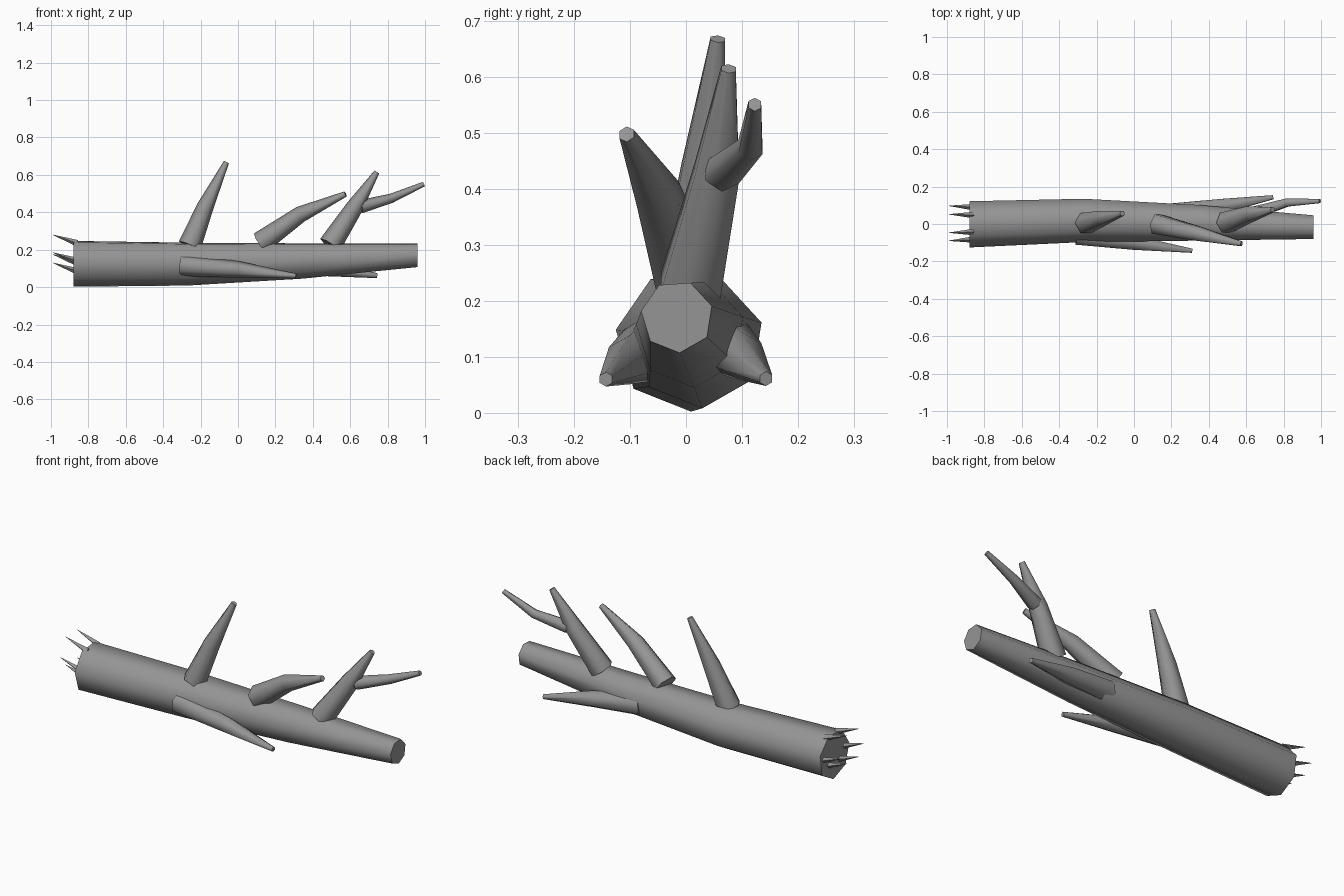
import bpy, bmesh, math
from mathutils import Vector

if "Cube" in bpy.data.objects:
    bpy.data.objects.remove(bpy.data.objects["Cube"])

bark = bpy.data.materials.new("bark")
bark.diffuse_color = (0.3, 0.3, 0.3, 1)
bark.use_nodes = True
bark.node_tree.nodes["Principled BSDF"].inputs["Base Color"].default_value = bark.diffuse_color


def tube(name, rings, sides, phase=0.0, axis=None):
    """Tapered tube through rings of (x, y, z, radius)."""
    pts = [Vector(r[:3]) for r in rings]
    bm = bmesh.new()
    loops = []
    for i, (p, ring) in enumerate(zip(pts, rings)):
        a, b = pts[max(i - 1, 0)], pts[min(i + 1, len(pts) - 1)]
        t = Vector(axis) if axis else (b - a).normalized()
        u = t.cross(Vector((0, -1, 0))).normalized()   # roughly down
        v = u.cross(t)                                 # roughly sideways
        loop = []
        for k in range(sides):
            ang = phase + 2 * math.pi * k / sides
            loop.append(bm.verts.new(p + ring[3] * (u * math.cos(ang) + v * math.sin(ang))))
        loops.append(loop)
    for l0, l1 in zip(loops, loops[1:]):
        for k in range(sides):
            n = (k + 1) % sides
            bm.faces.new((l0[k], l0[n], l1[n], l1[k]))
    bm.faces.new(loops[0])
    bm.faces.new(loops[-1])
    bmesh.ops.recalc_face_normals(bm, faces=bm.faces)
    me = bpy.data.meshes.new(name)
    bm.to_mesh(me)
    bm.free()
    me.materials.append(bark)
    ob = bpy.data.objects.new(name, me)
    bpy.context.collection.objects.link(ob)
    # Round shading on the sides, crisp end caps
    bpy.ops.object.select_all(action='DESELECT')
    ob.select_set(True)
    bpy.context.view_layer.objects.active = ob
    bpy.ops.object.shade_smooth_by_angle(angle=math.radians(70))
    return ob


# Trunk: heptagon with a point at the bottom and a flat top
tube("trunk", [(-0.88, 0.0, 0.129, 0.127), (-0.27, 0.021, 0.127, 0.119),
               (0.345, 0.008, 0.143, 0.098), (0.96, -0.016, 0.172, 0.065)],
     7, math.radians(-4), axis=(1, 0, 0))

# Branches: hexagonal, each with one bend
branches = {
    "upright_branch": [(-0.258, 0.005, 0.222, 0.062), (-0.175, 0.03, 0.43, 0.045), (-0.062, 0.057, 0.668, 0.015)],
    "middle_branch": [(0.12, 0.0, 0.238, 0.060), (0.335, -0.05, 0.39, 0.044), (0.575, -0.106, 0.498, 0.015)],
    "forked_branch": [(0.492, 0.008, 0.225, 0.062), (0.625, 0.055, 0.43, 0.046), (0.742, 0.076, 0.615, 0.015)],
    "fork_twig": [(0.655, 0.065, 0.43, 0.036), (0.82, 0.115, 0.475, 0.025), (0.994, 0.123, 0.551, 0.013)],
    "front_side_branch": [(-0.305, -0.058, 0.118, 0.061), (0.0, -0.1, 0.095, 0.044), (0.310, -0.143, 0.060, 0.013)],
    "back_side_branch": [(0.215, 0.06, 0.128, 0.059), (0.48, 0.097, 0.102, 0.044), (0.743, 0.143, 0.061, 0.013)],
}
for name, rings in branches.items():
    tube(name, rings, 6)

# Splinters on the broken end
for i, (y, z) in enumerate([(0.09, 0.13), (0.048, 0.235), (-0.043, 0.235),
                            (-0.083, 0.14), (-0.043, 0.085), (0.048, 0.085)]):
    tube(f"splinter_{i + 1}", [(-0.86, y, z, 0.017), (-0.99, y * 1.08, z + 0.045, 0.001)], 4)
